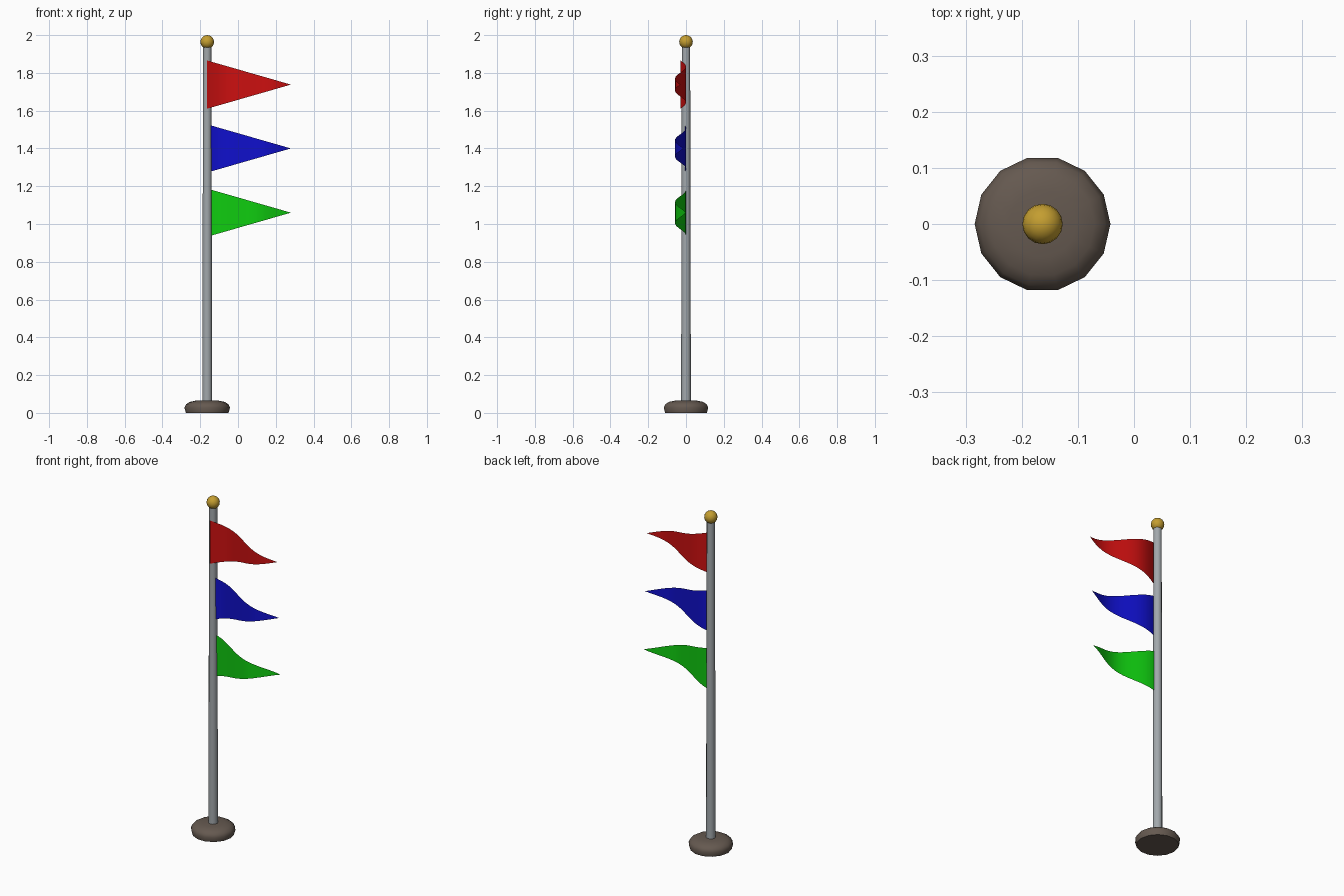
import bpy, bmesh, math

if "Cube" in bpy.data.objects:
    bpy.data.objects.remove(bpy.data.objects["Cube"])

AXIS_X = -0.163      # x of the pole
TIP_X = 0.28         # x of the flag tips


def material(name, rgb):
    m = bpy.data.materials.new(name)
    m.diffuse_color = (*rgb, 1)
    m.use_nodes = True
    m.node_tree.nodes["Principled BSDF"].inputs["Base Color"].default_value = m.diffuse_color
    return m


def finish(name, bm, mat, angle=40):
    me = bpy.data.meshes.new(name)
    bm.to_mesh(me)
    bm.free()
    me.materials.append(mat)
    ob = bpy.data.objects.new(name, me)
    bpy.context.collection.objects.link(ob)
    bpy.context.view_layer.objects.active = ob
    ob.select_set(True)
    bpy.ops.object.shade_smooth_by_angle(angle=math.radians(angle))
    ob.select_set(False)
    return ob


def lathe(name, profile, sides, mat, angle=40):
    """Turn a (radius, z) profile around the pole axis and cap both ends."""
    bm = bmesh.new()
    rings = []
    for r, z in profile:
        rings.append([bm.verts.new((AXIS_X + r * math.cos(2 * math.pi * i / sides),
                                    r * math.sin(2 * math.pi * i / sides), z))
                      for i in range(sides)])
    for a, b in zip(rings, rings[1:]):
        for i in range(sides):
            j = (i + 1) % sides
            bm.faces.new((a[i], a[j], b[j], b[i]))
    bm.faces.new(rings[0][::-1])
    bm.faces.new(rings[-1])
    return finish(name, bm, mat, angle)


def pennant(name, z, phase, mat, half=0.1275, cols=16):
    """Triangular sheet with one full ripple along its length."""
    bm = bmesh.new()
    pairs = []
    for i in range(cols):
        t = i / cols
        x = AXIS_X + t * (TIP_X - AXIS_X)
        y = -0.029 + 0.029 * math.sin(2 * math.pi * t + phase)
        h = half * (1 - t)
        pairs.append((bm.verts.new((x, y, z - h)), bm.verts.new((x, y, z + h))))
    tip = bm.verts.new((TIP_X, -0.029 + 0.029 * math.sin(phase), z))
    for a, b in zip(pairs, pairs[1:]):
        bm.faces.new((a[0], b[0], b[1], a[1]))
    bm.faces.new((pairs[-1][0], tip, pairs[-1][1]))
    return finish(name, bm, mat, 60)


# Colours
stone = material("brown_stone", (0.13, 0.10, 0.08))
steel = material("grey_metal", (0.36, 0.39, 0.41))
gold = material("gold", (0.55, 0.34, 0.03))
red = material("red_cloth", (0.60, 0.005, 0.005))
blue = material("blue_cloth", (0.005, 0.005, 0.60))
green = material("green_cloth", (0.005, 0.60, 0.005))

# Rounded foot
lathe("base", [(0.113, 0), (0.121, 0.028), (0.112, 0.046), (0.093, 0.058), (0.06, 0.065)],
      14, stone, 50)

# Slightly tapered pole
lathe("pole", [(0.026, 0.002), (0.022, 1.95)], 12, steel)

# Ball on top
bm = bmesh.new()
bmesh.ops.create_uvsphere(bm, u_segments=16, v_segments=10, radius=0.036)
bmesh.ops.translate(bm, verts=bm.verts, vec=(AXIS_X, 0, 1.964))
finish("ball_finial", bm, gold, 60)

# Three rippling pennants
for name, z, phase, mat in (("red_pennant", 1.738, 0.0, red),
                            ("blue_pennant", 1.40, 0.6, blue),
                            ("green_pennant", 1.06, 1.2, green)):
    pennant(name, z, phase, mat)
